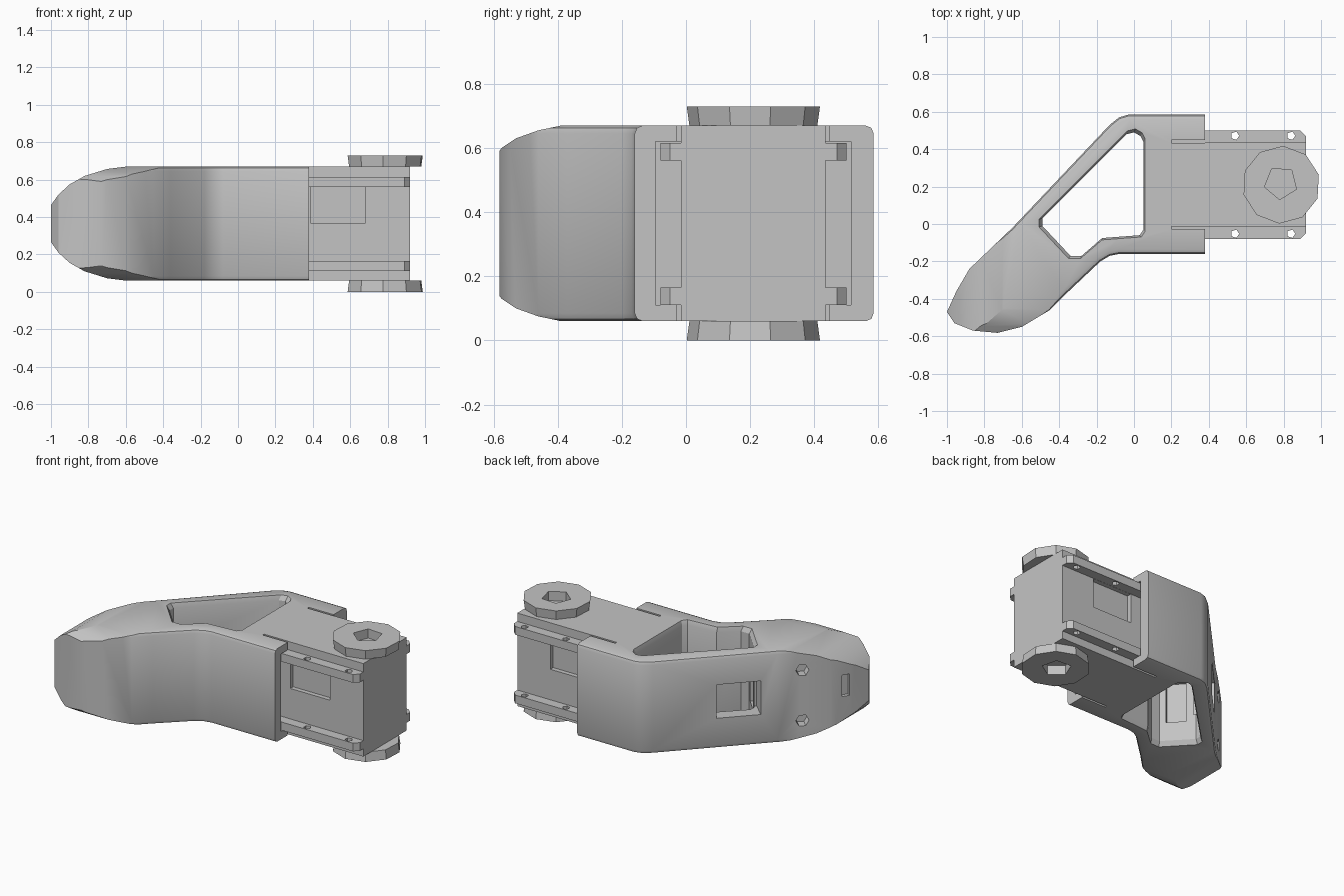
import bpy, bmesh, math
from mathutils import Matrix, Vector

cube = bpy.data.objects.get("Cube")
if cube:
    bpy.data.objects.remove(cube, do_unlink=True)

grey = bpy.data.materials.new("satin_grey")
grey.use_nodes = True
grey.diffuse_color = (0.55, 0.55, 0.55, 1)
grey.node_tree.nodes["Principled BSDF"].inputs["Base Color"].default_value = (0.55, 0.55, 0.55, 1)

MID = 0.365          # mid height
HALF = 0.305         # half thickness of the body
MID_Y = 0.21         # centre line of the knuckle


def finish(bm, name):
    bmesh.ops.recalc_face_normals(bm, faces=bm.faces)
    me = bpy.data.meshes.new(name)
    bm.to_mesh(me)
    bm.free()
    me.materials.append(grey)
    ob = bpy.data.objects.new(name, me)
    bpy.context.collection.objects.link(ob)
    return ob


def loft(name, pts, levels, axis="z", rim=0.0, open_x=9):
    """Stack a closed profile at (height, scale) levels along an axis."""
    cx = sum(p[0] for p in pts) / len(pts)
    cy = sum(p[1] for p in pts) / len(pts)
    bm = bmesh.new()
    rings = []
    for h, s in levels:
        ring = []
        for a, b in pts:
            a, b = cx + (a - cx) * s, cy + (b - cy) * s
            co = {"z": (a, b, h), "y": (a, h, b), "x": (h, a, b)}[axis]
            ring.append(bm.verts.new(co))
        rings.append(ring)
    n = len(pts)
    for lo, hi in zip(rings, rings[1:]):
        for i in range(n):
            j = (i + 1) % n
            bm.faces.new((lo[i], lo[j], hi[j], hi[i]))
    caps = [bm.faces.new(rings[0]), bm.faces.new(rings[-1])]
    bmesh.ops.recalc_face_normals(bm, faces=bm.faces)
    if rim:
        edges = [e for f in caps for e in f.edges
                 if min(v.co.x for v in e.verts) < open_x]
        bmesh.ops.bevel(bm, geom=edges, offset=rim, segments=2,
                        profile=0.5, affect="EDGES", clamp_overlap=True)
    return finish(bm, name)


def box(name, lo, hi):
    pts = [(lo[0], lo[1]), (hi[0], lo[1]), (hi[0], hi[1]), (lo[0], hi[1])]
    return loft(name, pts, [(lo[2], 1), (hi[2], 1)])


def turned_box(name, centre, size, angle):
    bm = bmesh.new()
    mat = (Matrix.Translation(Vector(centre)) @ Matrix.Rotation(math.radians(angle), 4, "Z")
           @ Matrix.Diagonal((*size, 1)))
    bmesh.ops.create_cube(bm, size=1, matrix=mat)
    return finish(bm, name)


def combine(ob, tool, mode="DIFFERENCE"):
    tool.hide_render = True
    mod = ob.modifiers.new("cut", "BOOLEAN")
    mod.operation, mod.solver, mod.object = mode, "EXACT", tool
    bpy.context.view_layer.objects.active = ob
    bpy.ops.object.modifier_apply(modifier=mod.name)
    bpy.data.objects.remove(tool, do_unlink=True)


def ngon(cx, cy, r, n, turn=0):
    return [(cx + r * math.cos(math.radians(turn) + math.tau * i / n),
             cy + r * math.sin(math.radians(turn) + math.tau * i / n)) for i in range(n)]


def mirrored_profile(half):
    return [(a, MID + h) for a, h in half] + [(a, MID - h) for a, h in reversed(half)]


# Bent body shell
outline = [(0.38, 0.585), (-0.03, 0.585), (-0.08, 0.57), (-0.13, 0.53), (-0.65, -0.02),
           (-0.88, -0.24), (-0.95, -0.36), (-1.0, -0.47), (-0.96, -0.53), (-0.86, -0.57),
           (-0.73, -0.582), (-0.6, -0.55), (-0.45, -0.46), (-0.36, -0.37), (-0.18, -0.2),
           (-0.13, -0.17), (-0.08, -0.16), (0.38, -0.16)]
shell = loft("body_shell", outline, [(MID - HALF, 1), (MID + HALF, 1)], rim=0.025, open_x=0.37)

# Domed tip, trimmed from two directions
tip_front = mirrored_profile([(-1.01, 0.085), (-0.96, 0.155), (-0.9, 0.21), (-0.82, 0.255),
                              (-0.7, 0.292), (-0.55, 0.311), (1.2, 0.33)])
tip_side = mirrored_profile([(-0.6, 0.2), (-0.575, 0.235), (-0.53, 0.265), (-0.46, 0.29),
                             (-0.36, 0.311), (1.0, 0.33)])
combine(shell, loft("tip_trim", tip_front, [(-1, 1), (1, 1)], "y"), "INTERSECT")
combine(shell, loft("tip_trim", tip_side, [(-1.5, 1), (1.5, 1)], "x"), "INTERSECT")

# Large through opening with flared rims
opening = [(0.0, 0.49), (0.035, 0.47), (0.05, 0.44), (0.05, -0.03), (0.03, -0.06), (-0.17, -0.075),
           (-0.28, -0.17), (-0.34, -0.17), (-0.49, -0.01), (-0.49, 0.03), (-0.04, 0.48)]
combine(shell, loft("opening", opening, [(0.03, 1.1), (0.09, 1), (0.64, 1), (0.70, 1.1)]))

# Window in the slanted wall, recess facing it inside the opening
combine(shell, turned_box("window", (-0.47, 0.135, 0.37), (0.27, 0.2, 0.22), 46.6))
combine(shell, turned_box("recess", (-0.41, -0.1, MID), (0.12, 0.14, 0.3), -45))

# Screw holes and fingertip slot on the slanted wall
for z in (0.2, 0.53):
    hole = loft("screw_hole", ngon(0, 0, 0.04, 6), [(-0.06, 1), (0.06, 1)], "y")
    hole.matrix_world = (Matrix.Translation((-0.757, -0.125, z))
                         @ Matrix.Rotation(math.radians(45), 4, "Z"))
    bpy.context.view_layer.update()
    combine(shell, hole)
combine(shell, turned_box("tip_slot", (-0.94, -0.32, 0.4), (0.05, 0.07, 0.14), 58))

# Side pockets and thin slits beside the knuckle
for side in (-1, 1):
    def y_at(d):
        return MID_Y + side * d

    def slab(name, x0, x1, d0, d1, z0, z1):
        ys = sorted((y_at(d0), y_at(d1)))
        return box(name, (x0, ys[0], z0), (x1, ys[1], z1))
    combine(shell, slab("pocket", 0.18, 0.45, 0.225, 0.305, 0.11, 0.62))
    combine(shell, slab("slit", 0.2, 0.45, 0.224, 0.238, 0.0, 0.8))

# Knuckle block with shallow side panels
block = box("knuckle_block", (0.38, MID_Y - 0.225, MID - HALF), (0.92, MID_Y + 0.225, MID + HALF))
for side in (-1, 1):
    y = MID_Y + side * 0.225
    combine(block, box("panel", (0.39, y - 0.03, 0.365), (0.68, y + 0.03, 0.56)))

# Drilled rails along both sides of the block
rails = []
for side in (-1, 1):
    for level, z in (("lower", 0.138), ("upper", 0.588)):
        inner, outer = MID_Y + side * 0.215, MID_Y + side * 0.29
        prof = [(0.2, inner), (0.92, inner), (0.92, outer - side * 0.03),
                (0.89, outer), (0.2, outer)]
        rail = loft(f"{level}_rail_{'front' if side < 0 else 'back'}", prof,
                    [(z - 0.027, 1), (z + 0.027, 1)])
        for x in (0.3, 0.54, 0.84):
            combine(rail, loft("drill", ngon(x, MID_Y + side * 0.262, 0.023, 5), [(0, 1), (0.8, 1)]))
        rails.append(rail)

# Pivot bosses with five-sided sockets
bosses = []
for name, near, far in (("top_boss", 0.67, 0.73), ("bottom_boss", 0.06, 0.0)):
    boss = loft(name, ngon(0.787, MID_Y, 0.208, 10, 15), [(near, 0.96), (far, 1)])
    combine(boss, loft("socket", ngon(0.785, 0.22, 0.09, 5, 50), [(-0.1, 1), (0.9, 1)]))
    bosses.append(boss)

# Soft shading with crisp edges
bpy.ops.object.select_all(action="DESELECT")
for ob in [shell, block] + rails + bosses:
    ob.select_set(True)
bpy.context.view_layer.objects.active = shell
bpy.ops.object.shade_smooth_by_angle(angle=math.radians(25))
